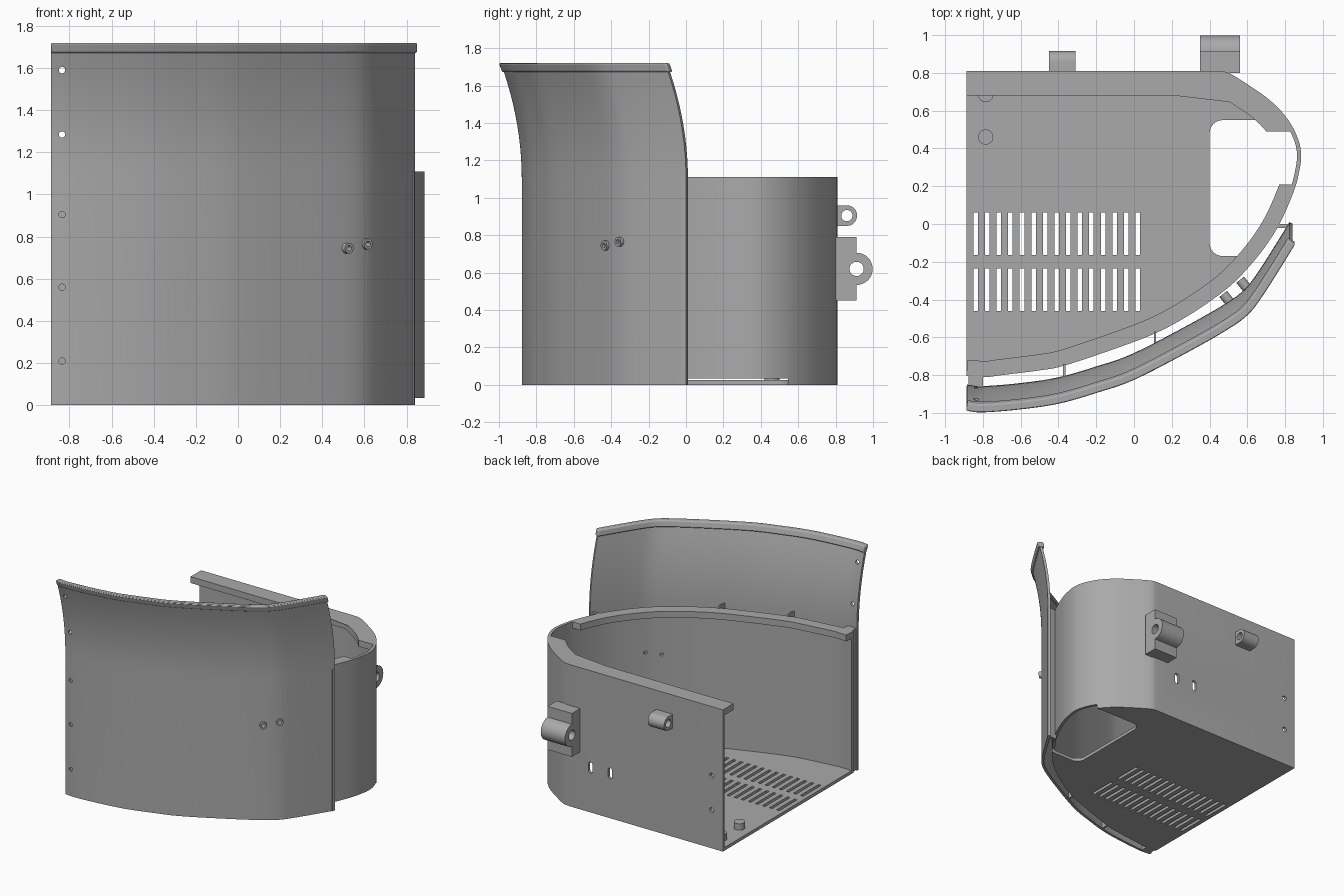
import bpy, bmesh, math
from mathutils import Vector, Matrix

cube = bpy.data.objects.get("Cube")
if cube:
    bpy.data.objects.remove(cube, do_unlink=True)

grey = bpy.data.materials.new("mid_grey")
grey.use_nodes = True
colour = (0.40, 0.40, 0.40, 1)
grey.diffuse_color = colour
grey.node_tree.nodes["Principled BSDF"].inputs["Base Color"].default_value = colour


# ---- helpers ----
def finish(name, bm):
    bmesh.ops.recalc_face_normals(bm, faces=bm.faces)
    me = bpy.data.meshes.new(name)
    bm.to_mesh(me)
    bm.free()
    me.materials.append(grey)
    ob = bpy.data.objects.new(name, me)
    bpy.context.collection.objects.link(ob)
    return ob


def loft(name, ring, levels):
    """Stack a closed outline through (z, y shift) levels and cap both ends."""
    bm = bmesh.new()
    rows = [[bm.verts.new((x, y + dy, z)) for x, y in ring] for z, dy in levels]
    n = len(ring)
    for a, b in zip(rows, rows[1:]):
        for i in range(n):
            j = (i + 1) % n
            bm.faces.new((a[i], a[j], b[j], b[i]))
    bm.faces.new(rows[0])
    bm.faces.new(rows[-1])
    return finish(name, bm)


def spline(pts, steps=5):
    p = [Vector(q) for q in pts]
    p = [2 * p[0] - p[1]] + p + [2 * p[-1] - p[-2]]
    out = []
    for a, b, c, d in zip(p, p[1:], p[2:], p[3:]):
        for k in range(steps):
            t = k / steps
            out.append(0.5 * (2 * b + (c - a) * t + (2 * a - 5 * b + 4 * c - d) * t * t
                              + (3 * b - a - 3 * c + d) * t ** 3))
    return out + [p[-2]]


def offset(path, d):
    """Shift a path to the right of its heading."""
    out = []
    for i, p in enumerate(path):
        t = (path[min(i + 1, len(path) - 1)] - path[max(i - 1, 0)]).normalized()
        out.append(p + Vector((t.y, -t.x)) * d)
    return out


def ribbon(path, d0, d1):
    return offset(path, d0) + offset(path, d1)[::-1]


def box(name, x, y, z):
    return loft(name, [(x[0], y[0]), (x[1], y[0]), (x[1], y[1]), (x[0], y[1])],
                [(z[0], 0), (z[1], 0)])


def rod(name, centre, axis, r, length):
    bm = bmesh.new()
    rot = Vector((0, 0, 1)).rotation_difference(Vector(axis)).to_matrix().to_4x4()
    bmesh.ops.create_cone(bm, cap_ends=True, segments=32, radius1=r, radius2=r, depth=length,
                          matrix=Matrix.Translation(centre) @ rot)
    return finish(name, bm)


def boolean(ob, tools, op="DIFFERENCE"):
    for tool in tools:
        m = ob.modifiers.new("cut", "BOOLEAN")
        m.operation, m.solver, m.object = op, "EXACT", tool
    bpy.context.view_layer.update()
    me = bpy.data.meshes.new_from_object(ob.evaluated_get(bpy.context.evaluated_depsgraph_get()))
    ob.modifiers.clear()
    ob.data = me
    for tool in tools:
        bpy.data.objects.remove(tool, do_unlink=True)


# ---- tub outline and front shield outline ----
HEIGHT = 1.11
tub_path = [Vector((-.887, .81))] + spline(
    [(.44, .81), (.5, .8), (.6, .74), (.72, .655), (.81, .56), (.865, .46), (.885, .37),
     (.875, .28), (.845, .17), (.77, 0), (.68, -.14), (.56, -.28), (.45, -.375), (.28, -.49),
     (.11, -.58), (-.1, -.66), (-.37, -.75), (-.5, -.775), (-.7, -.8), (-.78, -.81), (-.887, -.805)])
shield_path = spline(
    [(-.887, -.87), (-.8, -.878), (-.6, -.862), (-.4, -.832), (-.2, -.775), (0, -.705),
     (.3, -.55), (.5, -.435), (.6, -.36), (.67, -.27), (.76, -.13), (.84, 0)])
screws = [((.5, -.405), .745), ((.59, -.33), .765)]
SCREW_AXIS = (.62, -.78, 0)

# ---- floor with vents and a drop opening ----
floor = loft("floor", offset(tub_path, .01), [(0, 0), (.025, 0)])
opening = []
for cx, cy, a0 in ((.47, .48, 90), (.47, -.1, 180)):
    opening += [(cx + .07 * math.cos(math.radians(a0 + a)), cy + .07 * math.sin(math.radians(a0 + a)))
                for a in range(0, 91, 15)]
opening += [(1.2, -.17), (1.2, .55)]
tools = [loft("opening_cutter", opening, [(-.1, 0), (.1, 0)])]
for i in range(16):
    x = .02 - i * .0613
    for y in ((-.165, .06), (-.46, -.235)):
        tools.append(box("vent_cutter", (x - .012, x + .012), y, (-.1, .1)))
boolean(floor, tools)

# ---- tub wall, open on the right-hand end ----
wall = loft("tub_wall", ribbon(tub_path, 0, .022), [(0, 0), (HEIGHT, 0)])
tools = [box("notch_cutter", (.5, 1.2), (-.17, .545), (-.1, .035))]
tools += [rod("hole_cutter", (-.79, .8, z), (0, 1, 0), .018, .2) for z in (.3, .57)]
for x in (.09, .26):
    slot = rod("slot_cutter", (x, .8, .325), (0, 1, 0), .018, .2)
    boolean(slot, [rod("slot_end", (x, .8, .375), (0, 1, 0), .018, .2),
                   box("slot_mid", (x - .018, x + .018), (.7, .9), (.325, .375))], "UNION")
    tools.append(slot)
tools += [rod("screw_cutter", (x, y, z), SCREW_AXIS, .013, .4) for (x, y), z in screws]
boolean(wall, tools)

# ---- inward rims along the top, with a gap at the left end ----
back_rim = loft("back_rim", ribbon([p for p in tub_path if p.y > .3], .001, .13),
                [(HEIGHT - .05, 0), (HEIGHT, 0)])
boolean(back_rim, [box("rim_cutter", (.3, 1.2), (0, .49), (1, 1.2))])
front_rim = loft("front_rim", ribbon([p for p in tub_path if p.y < .4], .001, .085),
                 [(HEIGHT - .05, 0), (HEIGHT, 0)])
boolean(front_rim, [box("rim_cutter", (.3, 1.2), (.21, .6), (1, 1.2))])


# ---- flared front shield with a bead on its top edge ----
def flare(z):
    return -.112 * max(0, (z - 1.1) / .62) ** 2


TOP = 1.72
levels = [(0, 0)] + [(z, flare(z)) for z in [1.1 + .058 * i for i in range(11)]]
shield = loft("front_shield", ribbon(shield_path, 0, -.02), levels)
tools = [rod("hole_cutter", (-.835, -.9, z), (0, 1, 0), .015, .4) for z in (.21, .56, .905, 1.285, 1.59)]
tools += [rod("screw_cutter", (x + .03, y - .04, z), SCREW_AXIS, .022, .14) for (x, y), z in screws]
boolean(shield, tools)
bead_path = shield_path + [shield_path[-1] + Vector((.005, .008))]
bm_levels = [(1.672, flare(1.672)), (1.70, flare(1.70)), (TOP, flare(TOP))]
bead = loft("shield_bead", ribbon(bead_path, .01, -.035), bm_levels)
bev = bead.modifiers.new("soft_edges", "BEVEL")
bev.width, bev.segments, bev.limit_method, bev.angle_limit = .008, 2, "ANGLE", math.radians(50)

# ---- spacers joining shield and tub ----
box("end_spacer", (-.875, -.80), (-.865, -.795), (0, HEIGHT))
box("rib_right", (-.375, -.363), (-.82, -.74), (0, HEIGHT + .02))
box("rib_left", (.105, .117), (-.645, -.57), (0, HEIGHT + .02))
box("closing_tab", (.755, .835), (-.02, 0), (0, HEIGHT))
for (x, y), z in screws:
    tube = rod("screw_tube", (x, y, z), SCREW_AXIS, .026, .09)
    boolean(tube, [rod("bore", (x, y, z), SCREW_AXIS, .013, .4)])

# ---- floor pegs ----
for y in (.46, .685):
    peg = rod("floor_peg", (-.785, y, .045), (0, 0, 1), .04, .06)

# ---- hinge lugs on the back ----
for name, x0, x1, y, z, r, bore, half in (("large_lug", .35, .56, .912, .62, .086, .038, .17),
                                          ("small_lug", -.45, -.31, .86, .905, .055, .03, .055)):
    mid, width = (x0 + x1) / 2, x1 - x0
    lug = box(name, (x0, x1), (.80, y), (z - half, z + half))
    boolean(lug, [rod("barrel", (mid, y, z), (1, 0, 0), r, width)], "UNION")
    boolean(lug, [rod("bore", (mid, y, z), (1, 0, 0), bore, width + .2)])

# ---- smooth shading with sharp edges kept ----
bpy.ops.object.select_all(action="DESELECT")
for ob in bpy.context.scene.objects:
    if ob.type == "MESH" and grey.name in ob.data.materials:
        ob.select_set(True)
        bpy.context.view_layer.objects.active = ob
bpy.ops.object.shade_smooth_by_angle(angle=math.radians(30))
